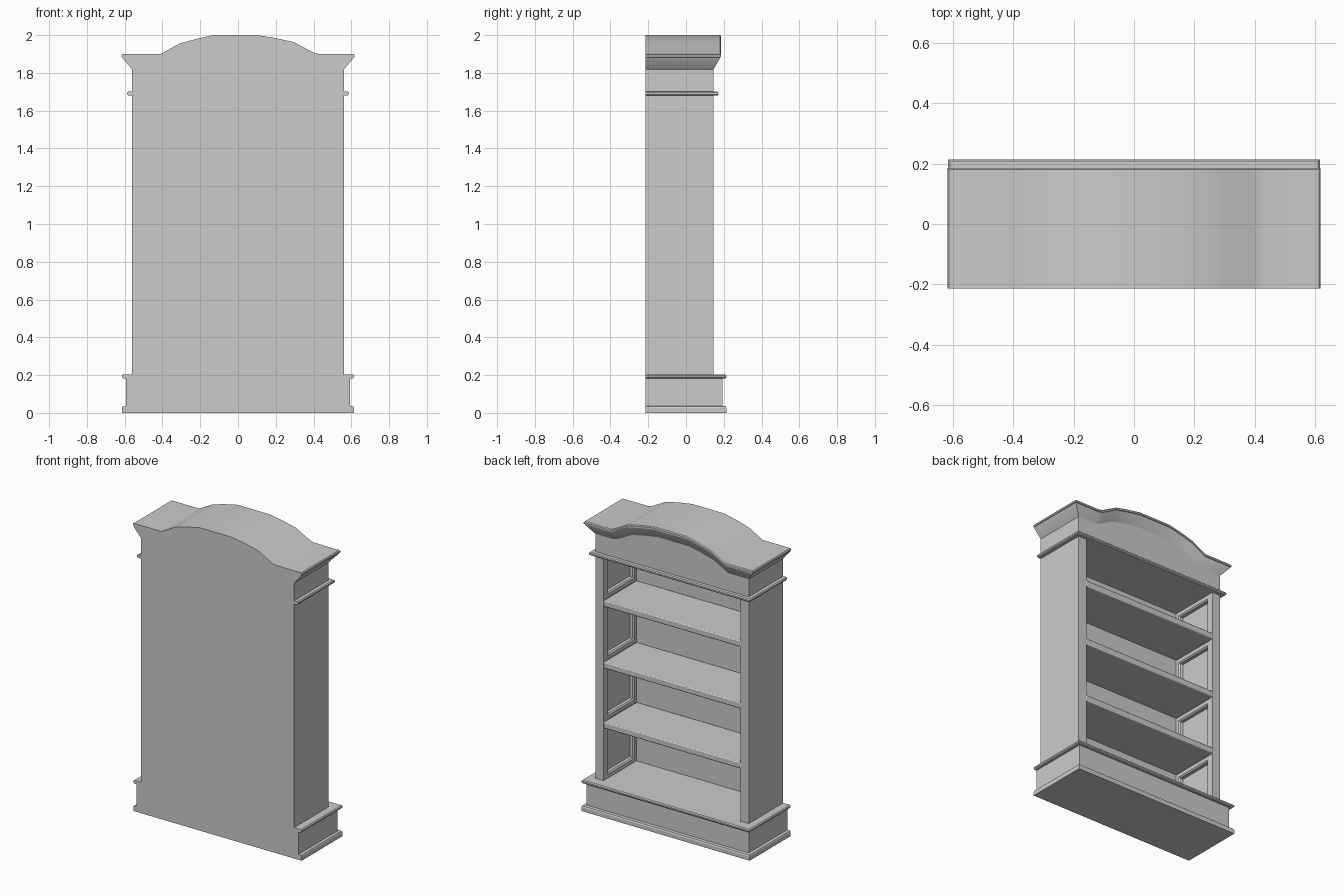
import bpy, bmesh
from math import radians

if "Cube" in bpy.data.objects:
    bpy.data.objects.remove(bpy.data.objects["Cube"])

BACK = -0.214          # flat rear plane; the open side faces +y
FRONT = 0.145          # face of the carcass
HALF = 0.56            # half width of the carcass
OPEN = 0.50            # half width of the opening


def finish(name, bm, mirror=False, bevel=0):
    bmesh.ops.recalc_face_normals(bm, faces=bm.faces)
    me = bpy.data.meshes.new(name)
    bm.to_mesh(me)
    bm.free()
    ob = bpy.data.objects.new(name, me)
    bpy.context.collection.objects.link(ob)
    if bevel:
        m = ob.modifiers.new("bevel", 'BEVEL')
        m.width, m.segments = bevel, 2
    if mirror:
        ob.modifiers.new("mirror", 'MIRROR')
    bpy.ops.object.select_all(action='DESELECT')
    bpy.context.view_layer.objects.active = ob
    ob.select_set(True)
    bpy.ops.object.shade_smooth_by_angle(angle=radians(25))
    return ob


def loft(name, rings, caps=(True, True), mirror=False):
    bm = bmesh.new()
    loops = [[bm.verts.new(p) for p in r] for r in rings]
    n = len(loops[0])
    for a, b in zip(loops, loops[1:]):
        for i in range(n):
            j = (i + 1) % n
            bm.faces.new((a[i], a[j], b[j], b[i]))
    if caps[0]:
        bm.faces.new(loops[0][::-1])
    if caps[1]:
        bm.faces.new(loops[-1])
    return finish(name, bm, mirror)


def moulded(name, profile):
    """Rectangular block with a flat back; profile = (overhang, z)."""
    return loft(name, [[(-HALF - o, BACK, z), (HALF + o, BACK, z),
                        (HALF + o, FRONT + f, z), (-HALF - o, FRONT + f, z)]
                       for o, f, z in profile])


def box(name, x0, x1, y0, y1, z0, z1, **kw):
    bm = bmesh.new()
    bmesh.ops.create_cube(bm, size=1)
    for v in bm.verts:
        v.co = (x1 if v.co.x > 0 else x0, y1 if v.co.y > 0 else y0,
                z1 if v.co.z > 0 else z0)
    return finish(name, bm, **kw)


# plinth with bottom and top rims
moulded("plinth", [(.055, .069, 0), (.055, .069, .026), (.051, .065, .034),
                   (.033, .047, .037), (.033, .047, .183), (.049, .063, .183),
                   (.055, .069, .189), (.055, .069, .198), (.049, .063, .204)])

# bead under the frieze
moulded("frieze_bead", [(0, 0, 1.68), (.022, .022, 1.68), (.028, .028, 1.686),
                        (.028, .028, 1.695), (.022, .022, 1.701), (0, 0, 1.701)])

# carcass
box("back_panel", -HALF, HALF, BACK, -0.198, .2, 1.69)
box("side_wall", .535, HALF, BACK, FRONT, .2, 1.69, mirror=True)
box("front_stile", OPEN, HALF - .0005, .122, FRONT, .2, 1.69, mirror=True)

# shelves
tops = [.204, .592, .988, 1.395]
for i, z in enumerate(tops[1:]):
    box(f"shelf_{i + 1}", -OPEN - .002, OPEN + .002, -0.2, FRONT + .001,
        z - .042, z, bevel=.006)

# framed recessed panels on the inner sides, one per bay
for i, z0 in enumerate(tops):
    z1 = tops[i + 1] - .042 if i < 3 else 1.68
    rings = []
    for x, d in ((OPEN, 0), (OPEN, .025), (.508, .033), (.525, .036)):
        ya, yb = -0.2 + d, .125 - d
        za, zb = z0 + d, z1 - d
        rings.append([(x, ya, za), (x, yb, za), (x, yb, zb), (x, ya, zb)])
    loft(f"side_panel_{i + 1}", rings, caps=(False, True), mirror=True)

# arched frieze and cornice: one section per height layer, stations along x
arch = [(-HALF, 1.9), (-.41, 1.9), (-.31, 1.955), (-.22, 1.98), (-.13, 2.0),
        (.1, 2.0), (.2, 1.984), (.295, 1.963), (.4, 1.907), (.43, 1.9), (HALF, 1.9)]
layers = [(0, 0, None), (0, 0, -.082), (.05, .034, -.024), (.052, .036, -.018),
          (.057, .041, -.016), (.057, .041, -.006), (.052, .036, 0)]
bm = bmesh.new()
front, back = [], []
for ox, oy, dz in layers:
    f, b = [], []
    for i, (x, z) in enumerate(arch):
        if i in (0, len(arch) - 1):
            x += ox if x > 0 else -ox
        zz = 1.69 if dz is None else z + dz
        f.append(bm.verts.new((x, FRONT + oy, zz)))
        b.append(bm.verts.new((x, BACK, zz)))
    front.append(f)
    back.append(b)
n = len(arch)
for k in range(len(layers) - 1):
    for s in (front, back):
        for i in range(n - 1):
            bm.faces.new((s[k][i], s[k][i + 1], s[k + 1][i + 1], s[k + 1][i]))
    for i in (0, n - 1):
        bm.faces.new((front[k][i], back[k][i], back[k + 1][i], front[k + 1][i]))
for k in (0, -1):
    for i in range(n - 1):
        bm.faces.new((front[k][i], front[k][i + 1], back[k][i + 1], back[k][i]))
finish("arched_cornice", bm)
